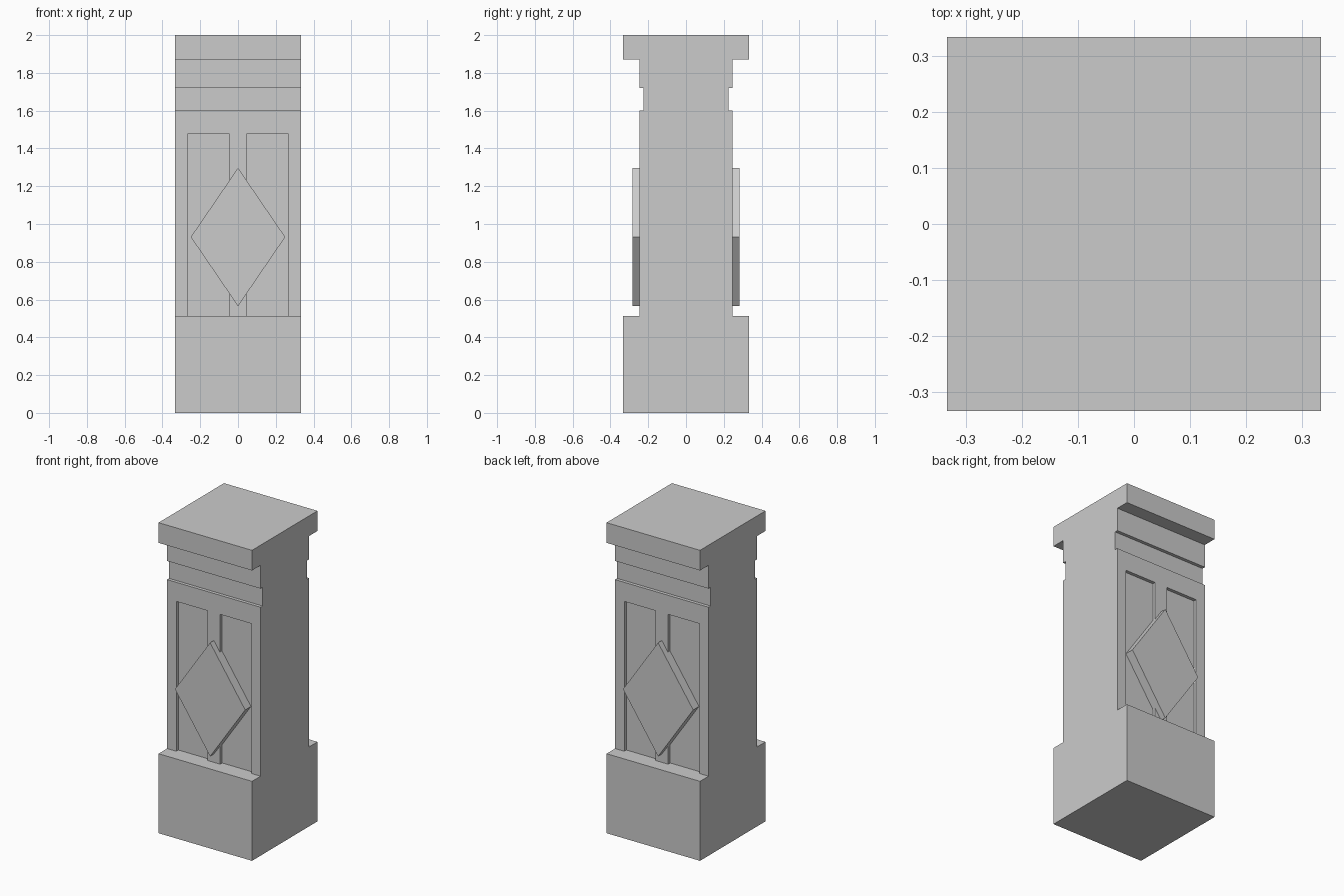
import bpy, bmesh
from mathutils import Vector

if "Cube" in bpy.data.objects:
    bpy.data.objects.remove(bpy.data.objects["Cube"])

HALF = 0.333      # half width of the pillar
BASE = 0.512      # top of the plinth
WALL = 0.246      # half depth of the shaft
FLOOR = 0.225     # half depth of the neck and panel floors
FRONT = 0.284     # half depth of the diamond faces


def prism(name, points, offset):
    """Extrude a closed outline of 3D points along an offset."""
    bm = bmesh.new()
    face = bm.faces.new([bm.verts.new(p) for p in points])
    ext = bmesh.ops.extrude_face_region(bm, geom=[face])
    moved = [g for g in ext["geom"] if isinstance(g, bmesh.types.BMVert)]
    bmesh.ops.translate(bm, verts=moved, vec=Vector(offset))
    bmesh.ops.recalc_face_normals(bm, faces=bm.faces)
    mesh = bpy.data.meshes.new(name)
    bm.to_mesh(mesh)
    bm.free()
    obj = bpy.data.objects.new(name, mesh)
    bpy.context.collection.objects.link(obj)
    return obj


# Pillar body: stepped side profile (half depth, z), mirrored and swept in x
steps = [(HALF, 0), (HALF, BASE), (WALL, BASE), (WALL, 1.6), (FLOOR, 1.6),
         (FLOOR, 1.72), (WALL, 1.72), (WALL, 1.87), (HALF, 1.87), (HALF, 2)]
outline = [(-HALF, y, z) for y, z in steps]
outline += [(-HALF, -y, z) for y, z in reversed(steps)]
body = prism("pillar_body", outline, (2 * HALF, 0, 0))

for side, label in ((-1, "front"), (1, "back")):
    # Two tall recessed panels, standing on the plinth
    for sx in (-1, 1):
        a, b = sx * 0.045, sx * 0.267
        y = side * FLOOR
        rect = [(a, y, BASE), (b, y, BASE), (b, y, 1.477), (a, y, 1.477)]
        cutter = prism("panel_cutter", rect, (0, side * 0.08, 0))
        cutter.hide_render = True
        mod = body.modifiers.new("panel", 'BOOLEAN')
        mod.operation = 'DIFFERENCE'
        mod.solver = 'EXACT'
        mod.object = cutter
        bpy.context.view_layer.objects.active = body
        bpy.ops.object.modifier_apply(modifier=mod.name)
        bpy.data.objects.remove(cutter)

    # Raised diamond over the panels
    y = side * (FLOOR - 0.003)
    rhomb = [(-0.25, y, 0.931), (0, y, 0.565), (0.25, y, 0.931), (0, y, 1.297)]
    prism(label + "_diamond", rhomb, (0, side * FRONT - y, 0))
